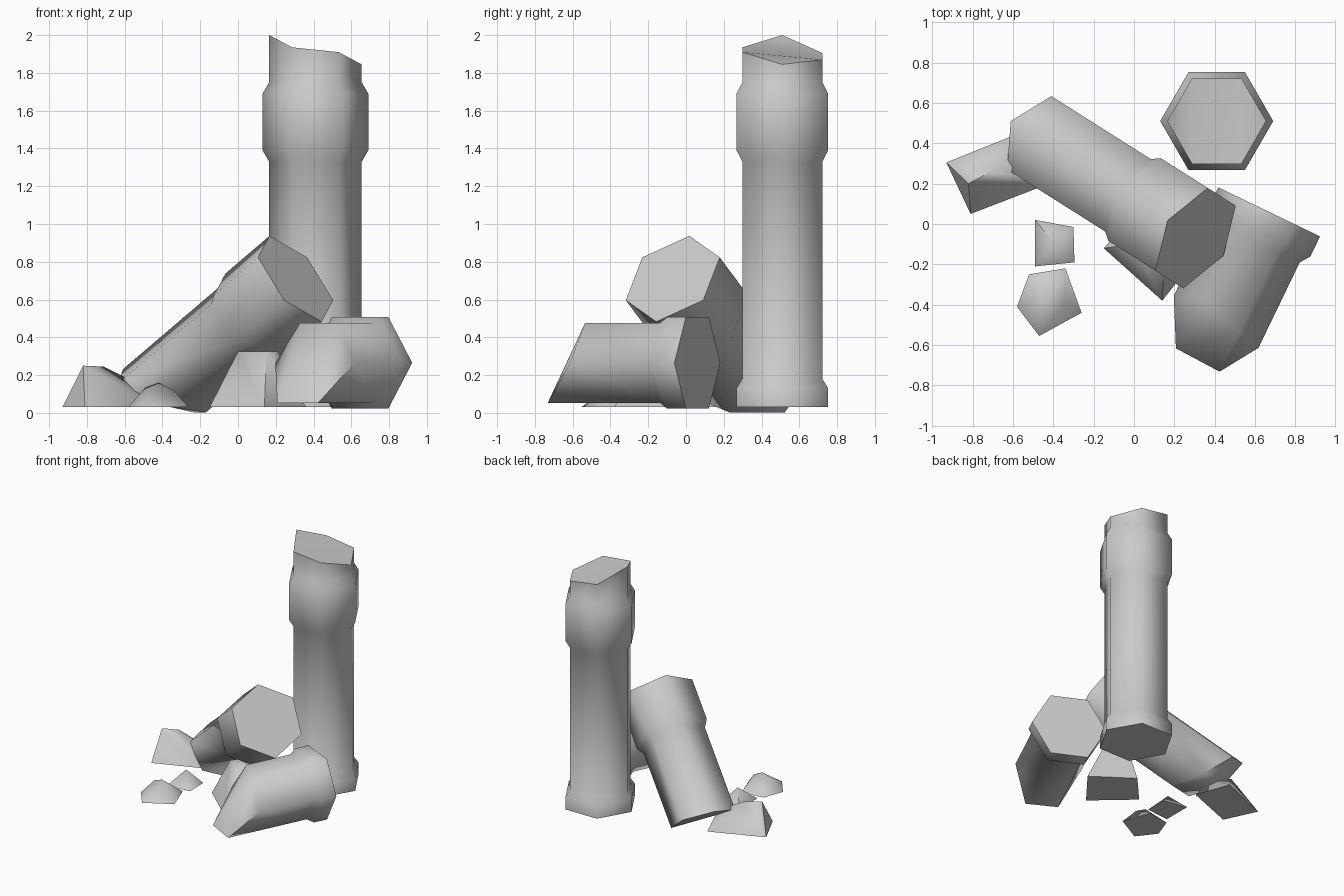
import bpy, bmesh, math
from mathutils import Vector

if "Cube" in bpy.data.objects:
    bpy.data.objects.remove(bpy.data.objects["Cube"], do_unlink=True)

# One stone colour for every piece
stone = bpy.data.materials.new("grey_stone")
stone.use_nodes = True
colour = (0.6, 0.6, 0.6, 1)
stone.diffuse_color = colour
stone.node_tree.nodes["Principled BSDF"].inputs["Base Color"].default_value = colour

WIDE, NARROW = 0.28, 0.245


def finish(name, bm):
    bmesh.ops.recalc_face_normals(bm, faces=bm.faces[:])
    mesh = bpy.data.meshes.new(name)
    bm.to_mesh(mesh)
    bm.free()
    mesh.materials.append(stone)
    obj = bpy.data.objects.new(name, mesh)
    bpy.context.collection.objects.link(obj)
    bpy.ops.object.select_all(action="DESELECT")
    obj.select_set(True)
    bpy.context.view_layer.objects.active = obj
    bpy.ops.object.shade_smooth_by_angle(angle=math.radians(70))


def broken_column(name, origin, axis, corner, profile, lengths):
    """Six-sided shaft along axis; each corner line breaks off at its own length."""
    origin, axis = Vector(origin), Vector(axis).normalized()
    e1 = Vector(corner)
    e1 = (e1 - axis * e1.dot(axis)).normalized()
    e2 = Vector((0, 0, 1)) if abs(e1.z) < 0.01 and abs(axis.z) < 0.01 else axis.cross(e1)
    rows = [[(t, r)] * 6 for t, r in profile]
    rows.append([(t, NARROW) for t in lengths])
    bm = bmesh.new()
    rings = []
    for row in rows:
        ring = []
        for k, (t, r) in enumerate(row):
            a = k * math.pi / 3
            ring.append(bm.verts.new(origin + axis * t + (e1 * math.cos(a) + e2 * math.sin(a)) * r))
        rings.append(ring)
    for low, high in zip(rings, rings[1:]):
        for k in range(6):
            j = (k + 1) % 6
            bm.faces.new((low[k], low[j], high[j], high[k]))
    bm.faces.new(rings[0])
    cap = bm.faces.new(rings[-1])
    bmesh.ops.triangulate(bm, faces=[cap])
    finish(name, bm)


def rubble(name, base, top):
    """Faceted chunk: ground outline wrapped up to a few peak points."""
    bm = bmesh.new()
    for x, y in base:
        bm.verts.new((x, y, 0.03))
    for p in top:
        bm.verts.new(p)
    bmesh.ops.convex_hull(bm, input=bm.verts[:])
    bmesh.ops.dissolve_limit(bm, angle_limit=0.02, verts=bm.verts[:], edges=bm.edges[:])
    finish(name, bm)


# Standing column with base, collar and snapped top
broken_column("standing_column", (0.41, 0.51, 0.03), (0, 0, 1), (1, 0, 0),
              [(0, WIDE), (0.10, WIDE), (0.15, NARROW), (1.30, NARROW),
               (1.36, WIDE), (1.66, WIDE), (1.72, NARROW)],
              [1.815, 1.84, 1.875, 1.97, 1.905, 1.88])

# Leaning column, measured from its raised collar down to the broken foot
broken_column("leaning_column", (0.305, -0.07, 0.71), (-0.685, 0.434, -0.585), (0, 0, 1),
              [(0, WIDE), (0.34, WIDE), (0.40, NARROW)],
              [1.16, 1.12, 1.04, 0.87, 0.97, 1.11])

# Toppled column, measured from its base toward the broken end
broken_column("toppled_column", (0.67, 0.06, 0.265), (-0.434, -0.90, 0), (0.90, -0.434, 0),
              [(0, WIDE), (0.11, WIDE), (0.16, NARROW)],
              [0.63, 0.60, 0.53, 0.58, 0.81, 0.82])

# Rubble around the columns
rubble("left_rubble", [(-0.93, 0.305), (-0.81, 0.05), (-0.42, 0.2), (-0.52, 0.47)],
       [(-0.82, 0.2, 0.25), (-0.71, 0.26, 0.245), (-0.5, 0.3, 0.14)])
rubble("middle_rubble", [(-0.15, -0.12), (0.14, -0.38), (0.36, -0.1), (0.06, 0.11)],
       [(0, -0.1, 0.325), (0.15, -0.22, 0.325), (0.21, -0.1, 0.325), (0.07, 0.01, 0.325)])
rubble("front_rubble", [(-0.58, -0.41), (-0.52, -0.25), (-0.34, -0.22), (-0.26, -0.44), (-0.47, -0.555)],
       [(-0.42, -0.37, 0.16), (-0.49, -0.37, 0.135), (-0.34, -0.38, 0.12)])
rubble("small_rubble", [(-0.49, 0.02), (-0.30, -0.015), (-0.295, -0.19), (-0.49, -0.21)],
       [(-0.4, -0.09, 0.14)])
